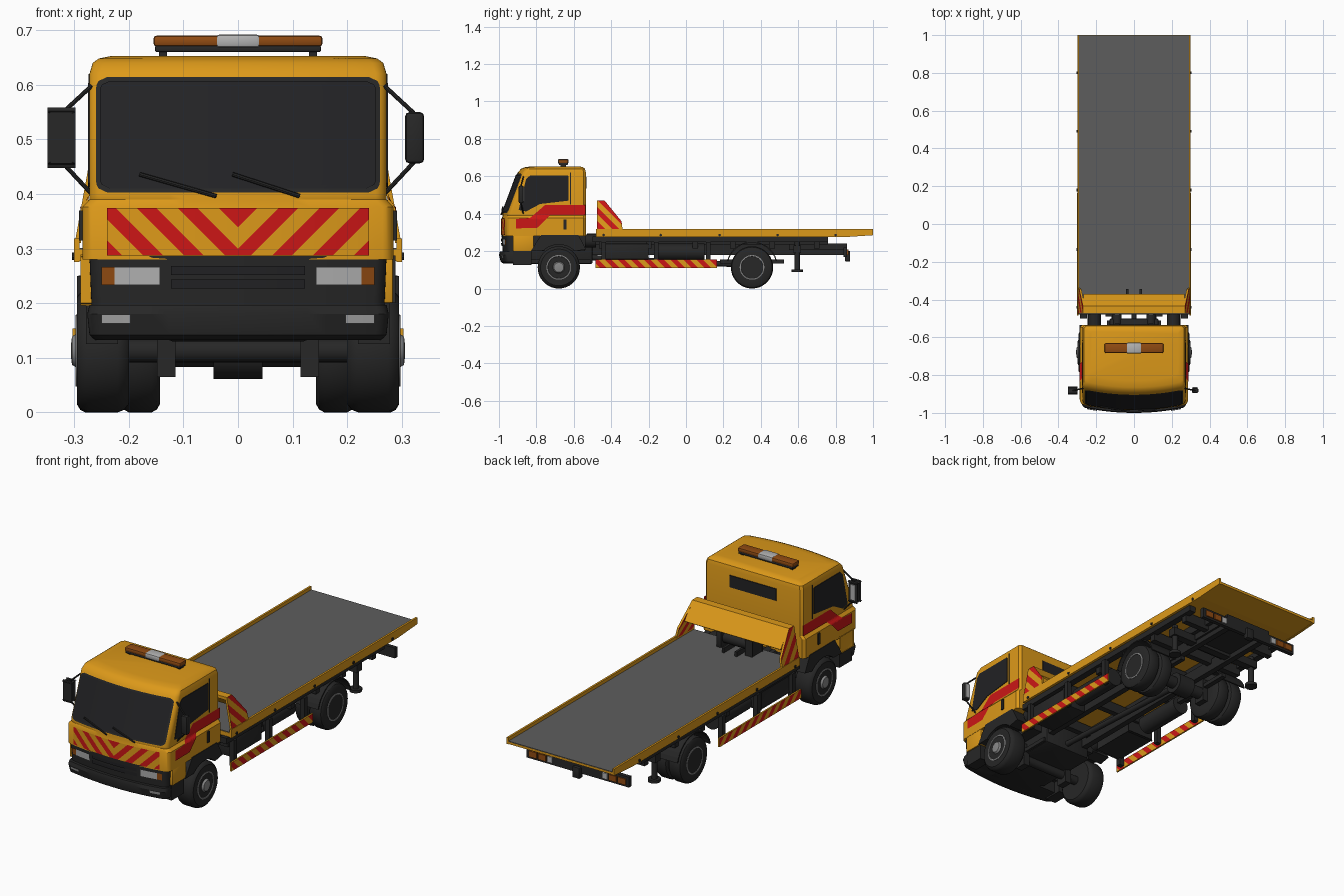
import bpy, bmesh, math
from mathutils import Vector, Matrix

cube = bpy.data.objects.get("Cube")
if cube:
    bpy.data.objects.remove(cube)


def material(name, *rgb):
    m = bpy.data.materials.new(name)
    m.use_nodes = True
    m.diffuse_color = (*rgb, 1)
    m.node_tree.nodes["Principled BSDF"].inputs["Base Color"].default_value = (*rgb, 1)
    return m


YELLOW = material("amber yellow paint", .72, .32, .01)
RED = material("red paint", .6, .008, .008)
BLACK = material("black plastic", .02, .02, .02)
GLASS = material("dark glass", .016, .016, .018)
DECK = material("deck grey", .11, .11, .11)
RIM = material("wheel grey", .25, .25, .25)
WHITE = material("clear lens", .45, .45, .45)
ORANGE = material("orange lens", .28, .07, .006)
SIDES = ((1, "left"), (-1, "right"))
smooth_parts = []


def finish(name, bm, *mats, smooth=False, solid=True):
    if solid:
        bmesh.ops.recalc_face_normals(bm, faces=bm.faces[:])
    me = bpy.data.meshes.new(name)
    bm.to_mesh(me)
    bm.free()
    ob = bpy.data.objects.new(name, me)
    bpy.context.collection.objects.link(ob)
    for m in mats:
        me.materials.append(m)
    if smooth:
        smooth_parts.append(ob)
    return ob


def box(name, xs, ys, zs, mat, bevel=0, side=1):
    bm = bmesh.new()
    bmesh.ops.create_cube(bm, size=1)
    for v in bm.verts:
        v.co = [(a + b) / 2 + c * abs(b - a) for (a, b), c in zip((xs, ys, zs), v.co)]
        v.co.x *= side
    if bevel:
        bmesh.ops.bevel(bm, geom=bm.edges[:], offset=bevel, segments=2, profile=.5, affect='EDGES')
    return finish(name, bm, mat, smooth=bevel > 0)


def bridge(bm, rings, cap=True):
    for a, b in zip(rings, rings[1:]):
        for i in range(len(a)):
            j = (i + 1) % len(a)
            bm.faces.new((a[i], a[j], b[j], b[i]))
    if cap:
        bm.faces.new(rings[0])
        bm.faces.new(rings[-1])


def prism(name, pts, x0, x1, mats, side=1, lean=0, stripe=None):
    """Side outline (y, z) extruded across x, optionally leaning inward and striped."""
    bm = bmesh.new()
    base = min(z for _, z in pts)
    bridge(bm, [[bm.verts.new((side * (x - lean * (z - base)), y, z)) for y, z in pts] for x in (x0, x1)])
    if stripe:
        cut(bm, (0, 1, 1), [k * stripe / 2 for k in range(-40, 40)])
        bm.normal_update()
        for f in bm.faces:
            c = f.calc_center_median()
            f.material_index = int(abs(f.normal.x) > .5 and (c.y + c.z) % stripe < stripe / 2)
    return finish(name, bm, *mats)


def cut(bm, normal, offsets):
    n = Vector(normal)
    for c in offsets:
        bmesh.ops.bisect_plane(bm, geom=bm.verts[:] + bm.edges[:] + bm.faces[:],
                               plane_co=n * c / n.length_squared, plane_no=n)


def rod(name, a, b, r, mat, n=16):
    a, b = Vector(a), Vector(b)
    bm = bmesh.new()
    turn = (b - a).to_track_quat('Z', 'Y').to_matrix().to_4x4()
    bmesh.ops.create_cone(bm, cap_ends=True, segments=n, radius1=r, radius2=r, depth=(b - a).length,
                          matrix=Matrix.Translation((a + b) / 2) @ turn)
    return finish(name, bm, mat, smooth=True)


def lathe(name, profile, y, z, mat, side, n=36):
    """Profile (x, radius) turned around a sideways axle."""
    bm = bmesh.new()
    bridge(bm, [[bm.verts.new((side * x, y + r * math.cos(i * math.tau / n), z + r * math.sin(i * math.tau / n)))
                 for i in range(n)] for x, r in profile])
    return finish(name, bm, mat, smooth=True)


def level(levels, z):
    for a, b in zip(levels, levels[1:]):
        if z <= b[0]:
            t = (z - a[0]) / (b[0] - a[0])
            return [p + (q - p) * t for p, q in zip(a, b)]
    return levels[-1]


BULGE, CORNER = .03, .02


def front_y(x, hw, yf):
    d = max(0, abs(x) - hw + CORNER)
    return yf + BULGE * (x / hw) ** 2 + CORNER - math.sqrt(max(0, CORNER ** 2 - d * d))


def loft(name, levels, mat):
    """Stack of plan outlines (z, half width, front y, back y) with a bowed front."""
    bm, rings = bmesh.new(), []
    for z, hw, yf, yb in levels:
        half = [hw - CORNER + CORNER * math.cos(math.radians(a)) for a in range(0, 91, 15)]
        half += [(hw - CORNER) * k / 8 for k in range(7, 0, -1)]
        xs = half + [0] + [-x for x in reversed(half)]
        pts = [(x, front_y(x, hw, yf)) for x in xs]
        pts += [(-hw, yb - .012), (.012 - hw, yb), (hw - .012, yb), (hw, yb - .012)]
        rings.append([bm.verts.new((x, y, z)) for x, y in pts])
    bridge(bm, rings)
    return finish(name, bm, mat, smooth=True)


def sheet(f, nu, nv, flip=False):
    """Thin surface from f(u, v) with u, v in 0..1."""
    bm = bmesh.new()
    g = [[bm.verts.new(f(i / nu, j / nv)) for i in range(nu + 1)] for j in range(nv + 1)]
    for j in range(nv):
        for i in range(nu):
            q = (g[j][i], g[j][i + 1], g[j + 1][i + 1], g[j + 1][i])
            bm.faces.new(q[::-1] if flip else q)
    return bm


def front_sheet(levels, x0, x1, z0, z1, off, r=0, nu=24, nv=1):
    def f(u, v):
        z = z0 + (z1 - z0) * v
        d = max(0, r - min(z - z0, z1 - z))
        inset = r - math.sqrt(max(0, r * r - d * d))
        x = x0 + inset + (x1 - x0 - 2 * inset) * u
        _, hw, yf, _ = level(levels, z)
        return x, front_y(x, hw, yf) - off, z
    return sheet(f, nu, nv)


# Cab shell
CAB = [(.28, .285, -.985, -.535), (.376, .285, -.985, -.535), (.39, .272, -.98, -.535),
       (.4, .272, -.982, -.535), (.62, .272, -.9, -.535), (.64, .266, -.882, -.54),
       (.648, .255, -.865, -.55), (.653, .23, -.83, -.57)]
loft("cab", CAB, YELLOW)
finish("windscreen_seal", front_sheet(CAB, -.26, .26, .403, .614, .002, .02, 36, 30), BLACK, solid=False)
finish("windscreen", front_sheet(CAB, -.253, .253, .41, .607, .005, .018, 36, 30), GLASS, solid=False)
box("rear_window", (-.13, .13), (-.537, -.531), (.535, .595), GLASS)

# Chevron panel on the nose
bm = front_sheet(CAB, -.24, .24, .287, .374, .004)
cut(bm, (1, 0, 0), [0])
bands = [k * .075 + e - .375 for k in range(5) for e in (0, .036)]
for sx in (1, -1):
    cut(bm, (sx, 0, -1), bands)
for f in bm.faces:
    c = f.calc_center_median()
    f.material_index = int((abs(c.x) - c.z + .375) % .075 < .036)
finish("chevron_panel", bm, YELLOW, RED, solid=False)

# Grille, bumper and front lamps
GRILLE = [(.19, .268, -.98, -.84), (.286, .272, -.986, -.84)]
BUMPER = [(.133, .262, -.975, -.86), (.142, .272, -.99, -.86), (.18, .276, -1, -.86), (.197, .272, -.995, -.86)]
loft("grille_panel", GRILLE, BLACK)
loft("front_bumper", BUMPER, BLACK)
for z in (.235, .26):
    finish("grille_slot", front_sheet(GRILLE, -.123, .123, z - .008, z + .008, .005), GLASS, solid=False)
for s, side in SIDES:
    for part, lv, a, b, z0, z1, mat in (("headlight", GRILLE, .143, .226, .233, .266, WHITE),
                                        ("indicator", GRILLE, .226, .25, .233, .266, ORANGE),
                                        ("fog_light", BUMPER, .197, .25, .163, .179, WHITE)):
        x0, x1 = sorted((s * a, s * b))
        finish(f"{part}_{side}", front_sheet(lv, x0, x1, z0, z1, .005, nu=8), mat, solid=False)

# Cab sides: windows, stripe, doors, steps, arches, mirrors
WINDOW = [(-.835, .603), (-.632, .603), (-.627, .598), (-.627, .47), (-.78, .452), (-.855, .412), (-.895, .42), (-.855, .585)]
TOP = [(-.91, .372), (-.834, .377), (-.754, .446), (-.537, .446)]
LOW = [(-.91, .322), (-.797, .323), (-.727, .393), (-.537, .393)]
ARCH = [(-.83, .2), (-.775, .287), (-.575, .287), (-.535, .21)]
ARCH += [(-.68 + .122 * math.cos(math.radians(a)), .113 + .122 * math.sin(math.radians(a))) for a in range(45, 141, 8)]
for s, side in SIDES:
    prism(f"side_window_{side}", WINDOW, .268, .275, [GLASS], s)

    def band(u, v):
        y = -.91 + .373 * u
        z = level(LOW, y)[1] * (1 - v) + level(TOP, y)[1] * v
        return s * (level(CAB, z)[1] + .004), y, z
    finish(f"side_stripe_{side}", sheet(band, 60, 16, s < 0), RED, solid=False)
    box(f"door_seam_{side}", (.265, .274), (-.619, -.615), (.45, .62), BLACK, 0, s)
    box(f"door_handle_{side}", (.28, .291), (-.655, -.64), (.315, .37), BLACK, 0, s)
    box(f"door_lower_{side}", (.24, .284), (-.925, -.815), (.2, .285), YELLOW, .004, s)
    box(f"step_{side}", (.22, .278), (-.925, -.825), (.125, .2), BLACK, 0, s)
    prism(f"front_arch_{side}", ARCH, .19, .288, [BLACK], s)
    box(f"mirror_{side}", (.306, .341), (-.895, -.868), (.456, .55), BLACK, .008, s)
    box(f"mirror_glass_{side}", (.311, .336), (-.87, -.864), (.465, .54), WHITE, 0, s)
    for z0, z1 in ((.598, .548), (.4, .458)):
        rod(f"mirror_arm_{side}", (s * .268, -.87, z0), (s * .322, -.882, z1), .004, BLACK, 8)
for x0, x1 in ((-.18, -.04), (-.01, .113)):
    y0, y1 = (front_y(x, .272, yf) - .01 for x, yf in ((x0, -.97), (x1, -.98)))
    rod("wiper", (x0, y0, .436), (x1, y1, .396), .004, BLACK, 8)

# Roof beacon
box("beacon_base", (-.152, .152), (-.68, -.632), (.66, .672), BLACK, .003)
box("beacon_lens", (-.155, .155), (-.683, -.63), (.67, .69), ORANGE, .006)
box("beacon_centre", (-.04, .04), (-.685, -.628), (.668, .692), WHITE, .006)
for s, side in SIDES:
    box(f"beacon_foot_{side}", (.13, .145), (-.67, -.642), (.64, .665), BLACK, 0, s)

# Wheels
TYRE = [(0, .06), (0, .098), (.006, .108), (.016, .113), (.059, .113), (.069, .108), (.075, .098), (.075, .062)]


def tyre(name, x, w, y, s):
    lathe(name, [(x + p * w / .075, r) for p, r in TYRE], y, .113, BLACK, s)


for s, side in SIDES:
    tyre(f"front_tyre_{side}", .2, .095, -.68, s)
    tyre(f"rear_tyre_inner_{side}", .143, .072, .353, s)
    tyre(f"rear_tyre_outer_{side}", .222, .073, .353, s)
    lathe(f"front_rim_{side}", [(.25, .066), (.297, .066), (.298, .06), (.286, .054), (.292, .036), (.294, .032), (.304, .026), (.306, .01)], -.68, .113, RIM, s)
    lathe(f"rear_rim_{side}", [(.25, .066), (.297, .066), (.298, .06), (.27, .05), (.268, .036), (.288, .034), (.29, .01)], .353, .113, RIM, s)
    arc = [(r, a) for r, q in ((.138, 1), (.132, -1)) for a in range(15, 166, 10)[::q]]
    prism(f"rear_mudguard_{side}", [(.353 + r * math.cos(math.radians(a)), .113 + r * math.sin(math.radians(a))) for r, a in arc], .145, .292, [BLACK], s)

# Chassis and running gear
for y, r in ((-.68, .022), (.353, .03)):
    rod("axle", (-.24, y, .113), (.24, y, .113), r, BLACK)
rod("differential", (-.045, .353, .113), (.045, .353, .113), .052, BLACK)
rod("drive_shaft", (0, -.6, .17), (0, .33, .125), .014, BLACK)
box("engine", (-.13, .13), (-.93, -.5), (.13, .285), BLACK, .01)
box("cab_floor", (-.19, .19), (-.9, -.54), (.2, .285), BLACK)
for s, side in SIDES:
    box(f"chassis_rail_{side}", (.09, .12), (-.93, .85), (.18, .24), BLACK, 0, s)
    box(f"subframe_rail_{side}", (.11, .15), (-.49, .76), (.235, .278), BLACK, 0, s)
    box(f"bed_edge_rail_{side}", (.25, .285), (-.5, .76), (.248, .278), BLACK, 0, s)
    for y in (-.68, .353):
        box(f"leaf_spring_{side}", (.118, .142), (y - .17, y + .17), (.135, .155), BLACK, 0, s)
        box(f"spring_clamp_{side}", (.114, .148), (y - .03, y + .03), (.065, .18), BLACK, 0, s)
    box(f"side_locker_{side}", (.14, .275), (-.44, -.2), (.155, .24), BLACK, .006, s)
    rod(f"tank_{side}", (s * .21, -.16, .195), (s * .21, .1, .195), .045, BLACK)
    rod(f"air_filter_{side}", (s * .21, -.54, .255), (s * .21, -.48, .255), .035, BLACK)
    rod(f"coupling_{side}", (s * .09, -.53, .27), (s * .09, -.48, .27), .025, BLACK)
    # Striped side guard
    guard = [(-.485, .11), (.165, .11), (.165, .154), (-.485, .154)]
    prism(f"side_guard_{side}", guard, .295, .303, [YELLOW, RED], s, stripe=.07)
    for y in (-.44, -.16, .12):
        box(f"guard_bracket_{side}", (.27, .295), (y - .012, y + .012), (.12, .25), BLACK, 0, s)
    # Stabiliser leg
    rod(f"stabiliser_{side}", (s * .24, .595, .1), (s * .24, .595, .25), .014, BLACK)
    rod(f"stabiliser_foot_{side}", (s * .24, .595, .088), (s * .24, .595, .102), .03, BLACK)
    # Tail lamps
    for a, b, mat in ((.225, .27, ORANGE), (.175, .218, ORANGE), (.14, .168, WHITE)):
        box(f"tail_lamp_{side}", (a, b), (.86, .868), (.178, .208), mat, 0, s)
for y in (-.45, -.2, .05, .25, .46, .7):
    box("cross_member", (-.27, .27), (y - .015, y + .015), (.215, .265), BLACK)
box("stabiliser_beam", (-.26, .26), (.575, .615), (.19, .23), BLACK)
box("rear_frame", (-.13, .13), (.55, .86), (.205, .24), BLACK)
box("tail_lamp_bar", (-.285, .285), (.842, .862), (.168, .22), BLACK)
box("tow_hook", (-.02, .02), (.85, .878), (.145, .2), BLACK, .004)

# Flat bed
SLAB = [(-.48, .277), (.85, .277), (1, .287), (1, .298), (-.48, .298)]
RAIL = [(-.48, .275), (.85, .275), (1, .285), (1, .318), (-.48, .318)]
prism("bed_slab", SLAB, -.292, .292, [YELLOW])
box("deck", (-.291, .291), (-.478, .999), (.297, .301), DECK)
BOARD = [(-.475, .31), (-.475, .47), (-.435, .47), (-.345, .36), (-.338, .31)]
for s, side in SIDES:
    prism(f"bed_rail_{side}", RAIL, .29, .3, [YELLOW], s)
    prism(f"headboard_side_{side}", BOARD, .288, .299, [YELLOW, RED], s, lean=.18, stripe=.075)
    for y in (-.44, -.135, .18, .49, .8):
        rod(f"rail_bolt_{side}", (s * .298, y, .286), (s * .304, y, .286), .007, BLACK, 10)

# Headboard and winch
HOOD = [(-.475, .455), (-.475, .47), (-.435, .47), (-.37, .388), (-.378, .382), (-.44, .46)]
prism("headboard", HOOD, -.268, .268, [YELLOW])
rod("winch_drum", (-.075, -.42, .345), (.075, -.42, .345), .03, BLACK)
for s, side in SIDES:
    box(f"winch_end_{side}", (.07, .1), (-.46, -.38), (.3, .385), BLACK, .006, s)
    box(f"winch_bracket_{side}", (.03, .042), (-.44, -.345), (.3, .325), BLACK, 0, s)

# Soft shading on rounded parts
bpy.ops.object.select_all(action='DESELECT')
for ob in smooth_parts:
    ob.select_set(True)
bpy.context.view_layer.objects.active = smooth_parts[0]
bpy.ops.object.shade_smooth_by_angle(angle=math.radians(32))
